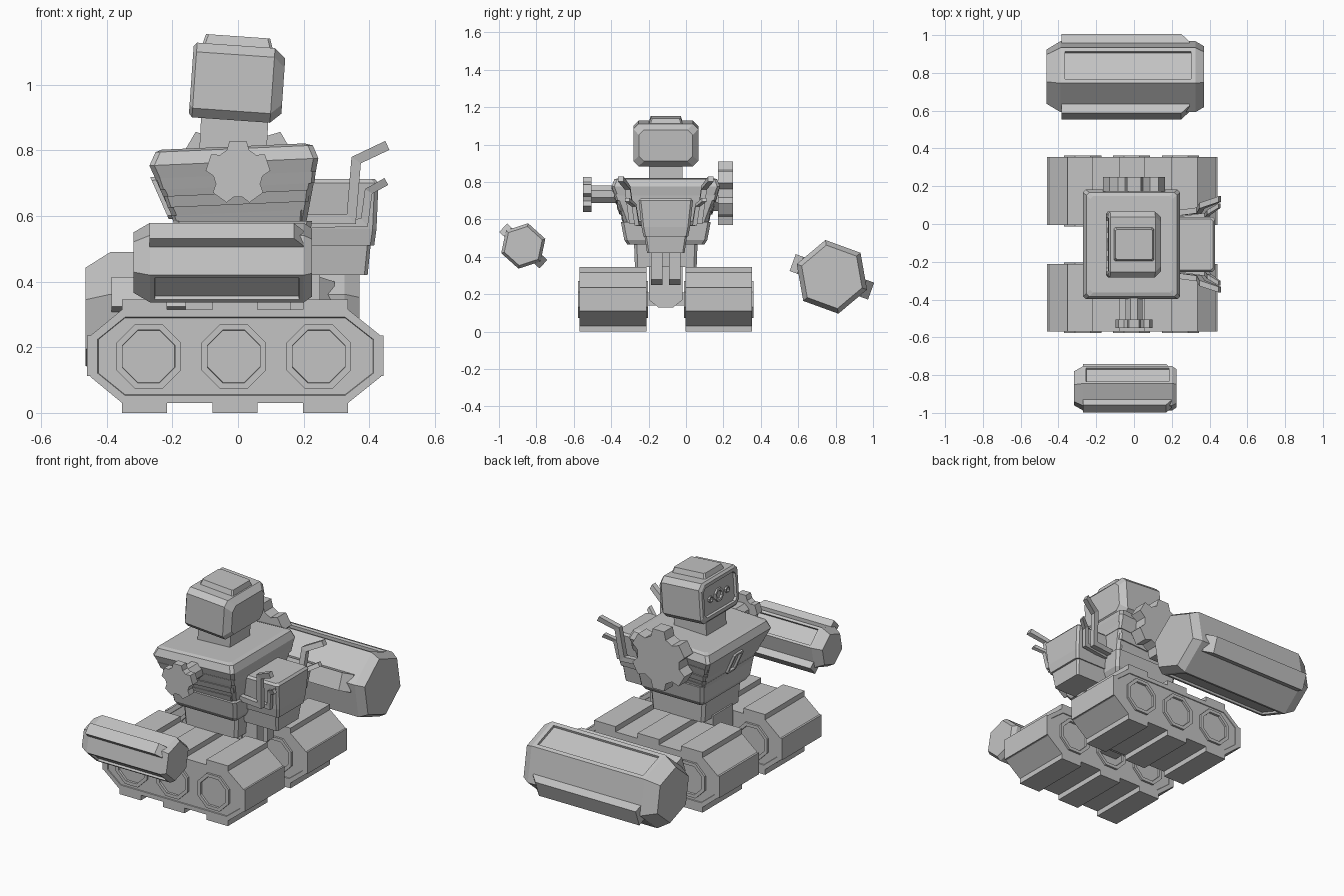
import bpy, bmesh
from math import sin, cos, pi, radians
from mathutils import Vector, Matrix

cube = bpy.data.objects.get("Cube")
if cube:
    bpy.data.objects.remove(cube)

grey = bpy.data.materials.new("plain_grey")
grey.use_nodes = True
colour = (0.55, 0.55, 0.55, 1)
grey.diffuse_color = colour
grey.node_tree.nodes["Principled BSDF"].inputs["Base Color"].default_value = colour

MID = -0.108  # centre line of the robot in y


def loft(name, rings, insets=(), tilt=0, pivot=(0, MID, 0)):
    """Skin closed rings, cap the ends, then recess the largest face along each given direction."""
    bm = bmesh.new()
    loops = [[bm.verts.new(p) for p in ring] for ring in rings]
    n = len(loops[0])
    for a, b in zip(loops, loops[1:]):
        for i in range(n):
            bm.faces.new((a[i], a[(i + 1) % n], b[(i + 1) % n], b[i]))
    bm.faces.new(loops[0])
    bm.faces.new(loops[-1])
    bmesh.ops.recalc_face_normals(bm, faces=bm.faces)
    bm.normal_update()
    for direction, thickness, depth in insets:
        d = Vector(direction).normalized()
        face = max((f for f in bm.faces if f.normal.dot(d) > 0.9), key=lambda f: f.calc_area())
        bmesh.ops.inset_region(bm, faces=[face], thickness=thickness, depth=0)
        if depth:
            bmesh.ops.inset_region(bm, faces=[face], thickness=0.002, depth=depth)
    bmesh.ops.rotate(bm, verts=bm.verts, cent=pivot, matrix=Matrix.Rotation(radians(tilt), 3, 'Y'))
    mesh = bpy.data.meshes.new(name)
    bm.to_mesh(mesh)
    bm.free()
    mesh.materials.append(grey)
    obj = bpy.data.objects.new(name, mesh)
    bpy.context.collection.objects.link(obj)
    return obj


def crect(u0, u1, v0, v1, c):
    """Rectangle with chamfered corners."""
    return [(u0 + c, v0), (u1 - c, v0), (u1, v0 + c), (u1, v1 - c),
            (u1 - c, v1), (u0 + c, v1), (u0, v1 - c), (u0, v0 + c)]


def box(name, x, y, z, **kw):
    return loft(name, [[(a, b, h) for a, b in ((x[0], y[0]), (x[1], y[0]), (x[1], y[1]), (x[0], y[1]))]
                       for h in z], **kw)


def tower(name, levels, c, **kw):
    """Stack of rectangles: height, x limits, half width in y."""
    return loft(name, [[(u, v, z) for u, v in crect(x0, x1, MID - w, MID + w, c)]
                       for z, x0, x1, w in levels], **kw)


def slab(name, outline, y0, y1, **kw):
    return loft(name, [[(x, y, z) for x, z in outline] for y in (y0, y1)], **kw)


def ngon(n, r, cx, cz, turn=0):
    return [(cx + r * cos(turn + 2 * pi * i / n), cz + r * sin(turn + 2 * pi * i / n)) for i in range(n)]


# Track units with pads and wheels
for side, y0, y1 in (("right", -0.57, -0.212), ("left", -0.004, 0.354)):
    outline = [(-0.353, 0.03), (0.335, 0.03), (0.435, 0.11), (0.435, 0.235),
               (0.335, 0.315), (-0.353, 0.315), (-0.45, 0.235), (-0.45, 0.11)]
    slab(side + "_track", outline, y0, y1, insets=[((0, s, 0), 0.025, -0.004) for s in (-1, 1)])
    for i in range(3):
        x = -0.353 + 0.2755 * i
        for level, z in (("top", (0.3, 0.345)), ("bottom", (0, 0.05))):
            box(f"{side}_{level}_pad_{i}", (x, x + 0.137), (y0, y1), z)
        wheel = ngon(8, 0.107, -0.272 + 0.259 * i, 0.172, pi / 8)
        slab(f"{side}_wheel_{i}", wheel, y0 - 0.008, y1 + 0.008,
             insets=[((0, s, 0), 0.02, -0.02) for s in (-1, 1)])
    for end, x in (("front", (-0.46, -0.44)), ("rear", (0.42, 0.443))):
        box(f"{side}_{end}_pad", x, (y0, y1), (0.112, 0.236))

# Pelvis slung between the tracks
keel = [(-0.09, 0.36), (-0.09, 0.17), (-0.04, 0.13), (0.04, 0.13), (0.09, 0.17), (0.09, 0.36)]
loft("pelvis", [[(x, MID + y, z) for y, z in keel] for x in (-0.16, 0.16)])
box("axle", (-0.05, 0.07), (-0.3, 0.08), (0.14, 0.21))
for s in (-1, 1):
    y = MID + 0.048 * s
    slab(f"hip_link_{s}", [(0.1, 0.42), (0.25, 0.42), (0.25, 0.28), (0.21, 0.25), (0.1, 0.25)],
         y - 0.03, y + 0.03)

# Waist and torso
tower("waist", [(0.345, -0.15, 0.18, 0.165), (0.48, -0.16, 0.19, 0.17)], 0.015)
tower("hip_skirt", [(0.465, -0.17, 0.2, 0.205), (0.49, -0.185, 0.215, 0.222),
                    (0.585, -0.195, 0.225, 0.24)], 0.015)
pivot = (0, MID, 0.65)
tower("torso", [(0.55, -0.18, 0.2, 0.21), (0.765, -0.265, 0.25, 0.29),
                (0.805, -0.245, 0.235, 0.275), (0.812, -0.225, 0.21, 0.255)],
      0.015, tilt=-2.5, pivot=pivot)
for i, (z, w) in enumerate(((0.575, 0.236), (0.635, 0.26), (0.69, 0.278))):
    x = 0.185 + 0.02 * i
    tower(f"torso_slat_{i}", [(z, -x - 0.01, x + 0.01, w - 0.012),
                              (z + 0.035, -x - 0.02, x + 0.015, w)], 0.01, tilt=-2.5, pivot=pivot)
# Chest slot on the sloping front plate
slot = [[(-0.215 - 0.39 * (z - 0.65) - d, MID + y, z) for y, z in crect(-0.04, 0.04, 0.6, 0.73, 0.01)]
        for d in (0, 0.018)]
loft("chest_slot", slot, insets=[((-1, 0, -0.39), 0.015, -0.012)], tilt=-2.5, pivot=pivot)

# Neck and head
box("neck", (-0.115, 0.09), (MID - 0.09, MID + 0.09), (0.79, 0.92), tilt=3, pivot=(0, MID, 0.85))


def head_ring(x, shrink):
    w, h = 0.174 - shrink, 0.114 - shrink
    return [(x, MID + u, 1.005 + v) for u, v in crect(-w, w, -h, h, 0.028)]


hp = (0, MID, 1.0)
loft("head", [head_ring(-0.143, 0.012), head_ring(-0.133, 0), head_ring(0.105, 0), head_ring(0.138, 0.03)],
     insets=[((-1, 0, 0), 0.02, -0.015)], tilt=4, pivot=hp)
tower("head_cap", [(1.11, -0.118, 0.1, 0.092), (1.147, -0.108, 0.088, 0.08)], 0.008, tilt=4, pivot=hp)
for name, dy, r in (("centre_eye", 0, 0.038), ("right_eye", -0.075, 0.018), ("left_eye", 0.075, 0.018)):
    rings = [[(x, MID + dy + u, 1.005 + v) for u, v in ngon(8, r, 0, 0, pi / 8)] for x in (-0.12, -0.139)]
    loft(name, rings, insets=[((-1, 0, 0), r * 0.35, -0.012)], tilt=4, pivot=hp)

# Backpack
tower("backpack", [(0.51, 0.15, 0.415, 0.12), (0.56, 0.15, 0.422, 0.13), (0.7, 0.15, 0.428, 0.145),
                   (0.712, 0.15, 0.418, 0.135)], 0.012)
tower("backpack_base", [(0.42, 0.12, 0.395, 0.1), (0.52, 0.12, 0.405, 0.115)], 0.01)


# Bent exhaust pipes, a long and a short one on each side
def pipe(name, path, side, w):
    pts = [Vector((x, MID + side * y, z)) for x, y, z in path]
    rings = []
    for i, p in enumerate(pts):
        ts = [(b - a).normalized() for a, b in zip(pts, pts[1:])][max(i - 1, 0):i + 1]
        t = sum(ts, Vector()).normalized()
        n = Vector((-t.z, 0, t.x)).normalized()
        n = n * w / max(0.7, n.dot(Vector((-ts[0].z, 0, ts[0].x)).normalized()))
        e = Vector((0, w, 0))
        rings.append([p + n + e, p + n - e, p - n - e, p - n + e])
    loft(name, rings)


for s, side in ((-1, "right"), (1, "left")):
    pipe(side + "_long_pipe", [(0.18, 0.16, 0.59), (0.345, 0.18, 0.59), (0.36, 0.205, 0.77),
                               (0.455, 0.24, 0.815)], s, 0.015)
    pipe(side + "_short_pipe", [(0.2, 0.13, 0.575), (0.385, 0.155, 0.58), (0.398, 0.17, 0.675),
                                (0.452, 0.205, 0.705)], s, 0.012)


# Toothed shoulder joints
def gear(name, teeth, r, valley, half, cz, y0, y1):
    outline = []
    for i in range(teeth):
        a = pi / 2 + 2 * pi * i / teeth
        for radial, across in ((valley, -half * 1.3), (r, -half), (r, half), (valley, half * 1.3)):
            outline.append((radial * cos(a) - across * sin(a), cz + radial * sin(a) + across * cos(a)))
    slab(name, outline, y0, y1)


gear("right_shoulder_gear", 5, 0.095, 0.068, 0.026, 0.733, -0.55, -0.505)
slab("right_shoulder_shaft", ngon(8, 0.05, 0, 0.735, pi / 8), -0.52, -0.33)
gear("left_shoulder_gear", 6, 0.17, 0.125, 0.036, 0.74, 0.172, 0.25)
slab("left_shoulder_shaft", ngon(8, 0.08, 0, 0.72, pi / 8), 0.08, 0.19)


# Floating six-sided forearms with edge rails
def forearm(name, cy, cz, r, turn, ends, tapers, rail_x, rail_r, rail_w):
    turn = radians(turn)
    stations = ((ends[0], r * 0.76), (ends[0] + tapers[0], r), (ends[1] - tapers[1], r), (ends[1], r * 0.86))
    rings = [[(x, cy + u, cz + v) for u, v in ngon(6, k, 0, 0, turn)] for x, k in stations]
    mid = turn - pi / 6
    panels = [((0, s * cos(mid), s * sin(mid)), r * 0.16, -0.012) for s in (-1, 1)]
    loft(name, rings, insets=panels)
    for i, a in enumerate((turn + pi / 3, turn + pi * 4 / 3)):
        x0, x1 = rail_x
        step = rail_r * 0.2
        outline = [(x0, r * 0.6), (x1 + step, r * 0.6), (x1 + step, r * 0.9), (x1, rail_r), (x0, rail_r)]
        loft(f"{name}_rail_{i}", [[(x, cy + k * cos(a) - t * sin(a), cz + k * sin(a) + t * cos(a))
                                   for x, k in outline] for t in (-rail_w, rail_w)])


forearm("left_forearm", 0.78, 0.293, 0.2, 100, (-0.464, 0.37), (0.075, 0.045), (-0.385, 0.25), 0.223, 0.048)
forearm("right_forearm", -0.87, 0.458, 0.124, 78, (-0.318, 0.225), (0.05, 0.025), (-0.27, 0.17), 0.145, 0.031)
